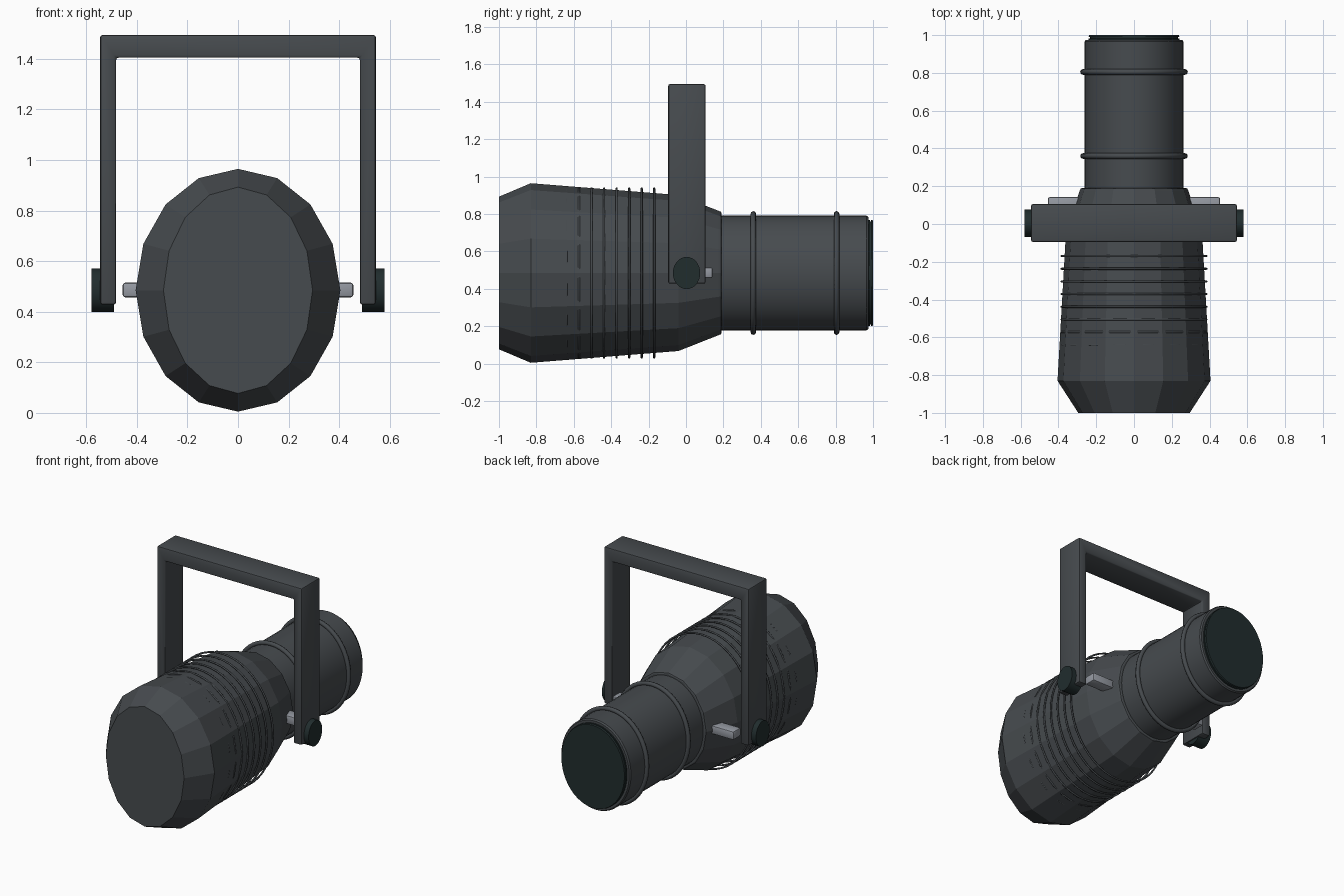
import bpy, bmesh, math

if "Cube" in bpy.data.objects:
    bpy.data.objects.remove(bpy.data.objects["Cube"])

CZ = 0.485  # height of the optical axis


def material(name, rgb):
    m = bpy.data.materials.new(name)
    m.diffuse_color = (*rgb, 1)
    m.use_nodes = True
    m.node_tree.nodes["Principled BSDF"].inputs["Base Color"].default_value = m.diffuse_color
    return m


GREY = material("charcoal_metal", (0.062, 0.070, 0.077))
DARK = material("dark_glass", (0.015, 0.026, 0.027))
LIGHT = material("light_steel", (0.30, 0.32, 0.36))


def finish(name, bm, mat, smooth=None):
    bmesh.ops.recalc_face_normals(bm, faces=bm.faces)
    me = bpy.data.meshes.new(name)
    bm.to_mesh(me)
    bm.free()
    me.materials.append(mat)
    ob = bpy.data.objects.new(name, me)
    bpy.context.collection.objects.link(ob)
    if smooth:
        bpy.ops.object.select_all(action='DESELECT')
        ob.select_set(True)
        bpy.context.view_layer.objects.active = ob
        bpy.ops.object.shade_smooth_by_angle(angle=math.radians(smooth))
    return ob


def sweep(name, profile, sides, mat, smooth=None, closed=False):
    """Elliptical lathe along y; profile rows are (y, x radius, z radius)."""
    bm = bmesh.new()
    loops = []
    for y, rx, rz in profile:
        loops.append([bm.verts.new((rx * math.sin(2 * math.pi * i / sides), y,
                                    CZ + rz * math.cos(2 * math.pi * i / sides)))
                      for i in range(sides)])
    pairs = list(zip(loops, loops[1:]))
    if closed:
        pairs.append((loops[-1], loops[0]))
    else:
        bm.faces.new(loops[0])
        bm.faces.new(loops[-1])
    for a, b in pairs:
        for i in range(sides):
            j = (i + 1) % sides
            bm.faces.new((a[i], a[j], b[j], b[i]))
    return finish(name, bm, mat, smooth)


def ring(name, y, rx, rz, t, mat=GREY):
    """Thin round-section hoop around the axis."""
    prof = [(y + t * math.cos(a), rx + t * math.sin(a), rz + t * math.sin(a))
            for a in (math.pi * k / 4 for k in range(8))]
    return sweep(name, prof, 48, mat, 60, closed=True)


def box(name, lo, hi, mat, bevel):
    bm = bmesh.new()
    bmesh.ops.create_cube(bm, size=1)
    for v in bm.verts:
        v.co = [(l + h) / 2 + c * (h - l) for l, h, c in zip(lo, hi, v.co)]
    bmesh.ops.bevel(bm, geom=bm.edges[:], offset=bevel, segments=2,
                    affect='EDGES', profile=0.5)
    return finish(name, bm, mat, 35)


# Faceted lamp housing
sweep("housing", [(-1.0, 0.295, 0.408), (-0.83, 0.405, 0.48), (-0.04, 0.36, 0.417),
                  (0.175, 0.288, 0.332), (0.187, 0.283, 0.327), (0.19, 0.275, 0.32)],
      16, GREY)

# Cooling hoops around the housing
for k in range(8):
    ring(f"cooling_hoop_{k + 1}", -0.17 - 0.067 * k, 0.383, 0.452, 0.006)

# Lens barrel with two raised bands
sweep("barrel", [(0.15, 0.262, 0.307), (0.965, 0.262, 0.307), (0.975, 0.255, 0.30)],
      48, GREY, 30)
for k, y in enumerate((0.36, 0.805)):
    ring(f"barrel_band_{k + 1}", y, 0.27, 0.316, 0.015)

# Stepped lens at the rear end
sweep("lens", [(0.96, 0.24, 0.284), (0.983, 0.24, 0.284), (0.983, 0.232, 0.276),
               (0.99, 0.232, 0.276), (0.99, 0.24, 0.284), (1.0, 0.237, 0.281)],
      48, DARK, 30)

# U-shaped yoke: one profile extruded in y
bm = bmesh.new()
outline = [(-0.545, 0.428), (-0.545, 1.495), (0.545, 1.495), (0.545, 0.428),
           (0.482, 0.428), (0.482, 1.405), (-0.482, 1.405), (-0.482, 0.428)]
face = bm.faces.new([bm.verts.new((x, -0.095, z)) for x, z in outline])
out = bmesh.ops.extrude_face_region(bm, geom=[face])
for v in out["geom"]:
    if isinstance(v, bmesh.types.BMVert):
        v.co.y = 0.105
bmesh.ops.recalc_face_normals(bm, faces=bm.faces)
bmesh.ops.bevel(bm, geom=bm.edges[:], offset=0.01, segments=2,
                affect='EDGES', profile=0.5)
finish("yoke", bm, GREY, 35)

# Pivot knobs and side tabs
for side, s in (("left", -1), ("right", 1)):
    bm = bmesh.new()
    bmesh.ops.create_cone(bm, cap_ends=True, segments=32, radius1=1, radius2=1, depth=1)
    for v in bm.verts:
        x, y, z = v.co
        v.co = (s * (0.535 + 0.09 * z), 0.073 * x + 0.003, CZ + 0.086 * y)
    finish(f"{side}_knob", bm, DARK, 30)
    xs = sorted((s * 0.27, s * 0.456))
    box(f"{side}_tab", (xs[0], 0.06, 0.457), (xs[1], 0.142, 0.515), LIGHT, 0.01)
